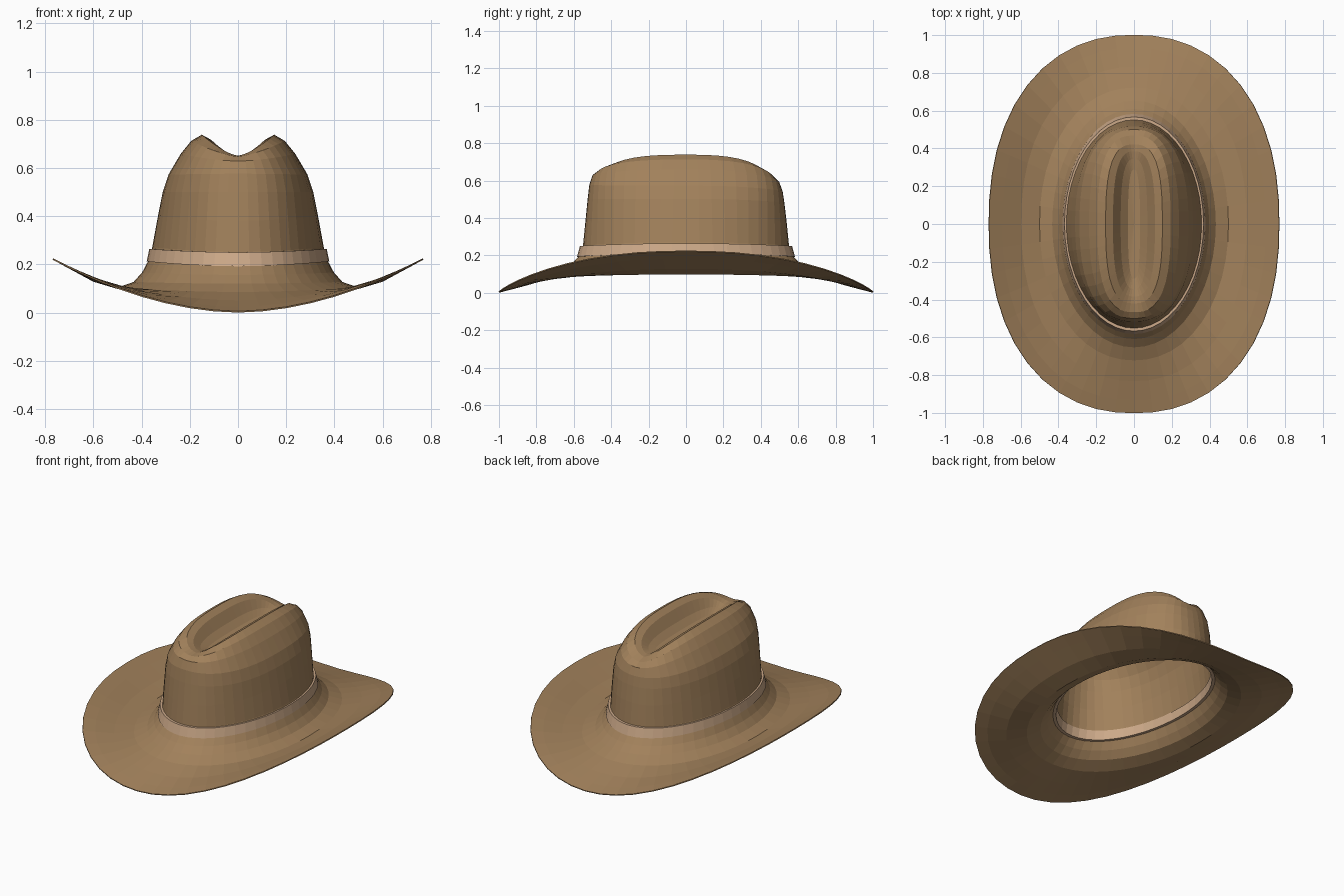
import bpy, bmesh, math

N = 48


def material(name, color):
    m = bpy.data.materials.new(name)
    m.diffuse_color = (*color, 1)
    return m


def add_ring(bm, rx, ry, side, front, back, e, p):
    """Oval ring whose height blends from the ends (front/back) to the sides."""
    ring = []
    for i in range(N):
        t = 2 * math.pi * i / N
        c, s = math.cos(t), math.sin(t)
        r = (abs(c) ** e + abs(s) ** e) ** (-1 / e)
        end = front if s < 0 else back
        k = min(1, abs(c * r)) ** p
        ring.append(bm.verts.new((rx * c * r, ry * s * r, end + (side - end) * k)))
    return ring


def loft(name, rings, mat, closed=False, cap_z=None):
    bm = bmesh.new()
    loops = [add_ring(bm, *r) for r in rings]
    pairs = list(zip(loops, loops[1:]))
    if closed:
        pairs.append((loops[-1], loops[0]))
    for a, b in pairs:
        for i in range(N):
            j = (i + 1) % N
            bm.faces.new((a[i], a[j], b[j], b[i]))
    if cap_z is not None:
        # close the crown floor along the crease
        tip = bm.verts.new((0, 0, cap_z))
        last = loops[-1]
        for i in range(N):
            bm.faces.new((last[i], last[(i + 1) % N], tip))
    bmesh.ops.recalc_face_normals(bm, faces=bm.faces) if closed else None
    me = bpy.data.meshes.new(name)
    bm.to_mesh(me)
    bm.free()
    me.materials.append(mat)
    ob = bpy.data.objects.new(name, me)
    bpy.context.collection.objects.link(ob)
    return ob


felt = material("felt", (0.36, 0.22, 0.105))
ribbon = material("ribbon", (0.61, 0.40, 0.25))

# Brim and crown as one sheet: rx, ry, side z, front z, back z, squareness, blend
hat = loft("hat_body", [
    # curled brim
    (0.77, 1.00, 0.220, 0.000, 0.000, 2.25, 1.85),
    (0.70, 0.93, 0.182, 0.018, 0.018, 2.25, 1.85),
    (0.60, 0.83, 0.128, 0.045, 0.045, 2.2, 1.85),
    (0.50, 0.72, 0.098, 0.080, 0.080, 2.1, 1.85),
    (0.43, 0.65, 0.122, 0.115, 0.115, 2.0, 1.85),
    (0.393, 0.605, 0.163, 0.152, 0.152, 2.0, 1.85),
    (0.368, 0.57, 0.210, 0.190, 0.190, 2.0, 1.85),
    # crown wall
    (0.350, 0.545, 0.27, 0.25, 0.25, 2.0, 1.8),
    (0.326, 0.532, 0.40, 0.38, 0.38, 2.15, 1.8),
    (0.306, 0.520, 0.50, 0.50, 0.48, 2.3, 1.8),
    (0.283, 0.511, 0.57, 0.575, 0.54, 2.4, 1.8),
    (0.233, 0.495, 0.655, 0.625, 0.585, 2.5, 1.6),
    (0.190, 0.465, 0.708, 0.642, 0.605, 2.7, 1.5),
    # crest and centre crease
    (0.150, 0.420, 0.732, 0.645, 0.62, 2.8, 1.5),
    (0.115, 0.385, 0.712, 0.640, 0.622, 2.8, 1.5),
    (0.075, 0.345, 0.652, 0.630, 0.62, 2.8, 1.5),
    (0.035, 0.290, 0.618, 0.618, 0.615, 2.6, 1.5),
], felt, cap_z=0.61)
sol = hat.modifiers.new("felt_thickness", "SOLIDIFY")
sol.thickness = 0.006
sol.offset = 1

# Hat band around the crown base
loft("hat_band", [
    (0.350, 0.550, 0.212, 0.192, 0.192, 2.0, 1.8),
    (0.379, 0.583, 0.212, 0.192, 0.192, 2.0, 1.8),
    (0.368, 0.567, 0.264, 0.250, 0.250, 2.0, 1.8),
    (0.345, 0.540, 0.264, 0.250, 0.250, 2.0, 1.8),
], ribbon, closed=True)
